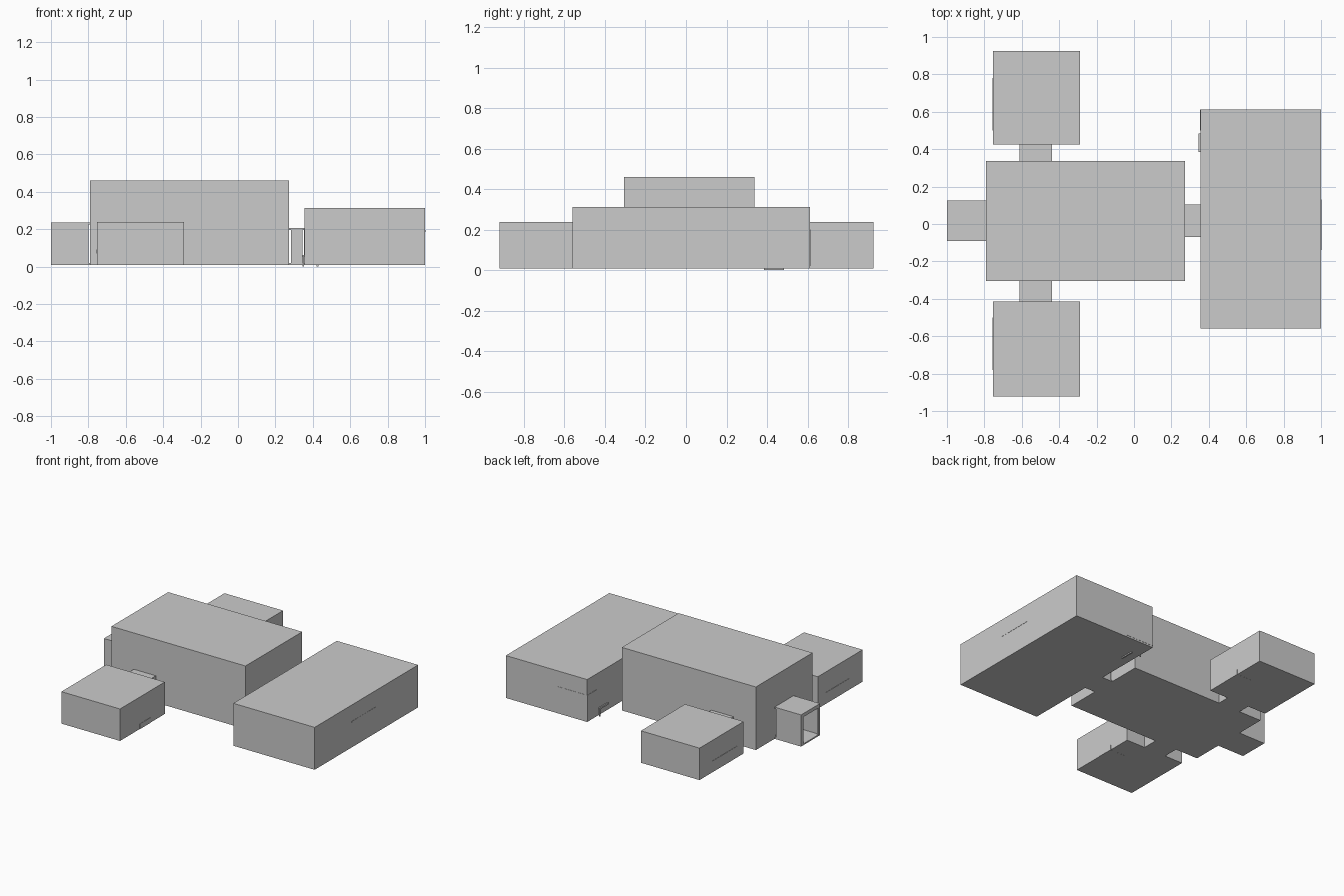
import bpy
import bmesh

if "Cube" in bpy.data.objects:
    bpy.data.objects.remove(bpy.data.objects["Cube"])

T = 0.01    # wall thickness
Z0 = 0.008  # underside of the floors


def add_box(bm, x0, x1, y0, y1, z0, z1):
    verts = bmesh.ops.create_cube(bm, size=1)["verts"]
    for v in verts:
        v.co.x = x1 if v.co.x > 0 else x0
        v.co.y = y1 if v.co.y > 0 else y0
        v.co.z = z1 if v.co.z > 0 else z0


def make_object(name, boxes):
    bm = bmesh.new()
    for b in boxes:
        add_box(bm, *b)
    mesh = bpy.data.meshes.new(name)
    bm.to_mesh(mesh)
    bm.free()
    obj = bpy.data.objects.new(name, mesh)
    bpy.context.collection.objects.link(obj)
    return obj


def room(name, x0, x1, y0, y1, top, doors=None):
    """Hollow room; doors maps a wall to (start, end, height), or None for no wall."""
    doors = doors or {}
    boxes = [(x0, x1, y0, y1, Z0, Z0 + T), (x0, x1, y0, y1, top - T, top)]
    za, zb = Z0 + T, top - T
    walls = {"-x": (x0, x0 + T, y0, y1), "+x": (x1 - T, x1, y0, y1),
             "-y": (x0 + T, x1 - T, y0, y0 + T), "+y": (x0 + T, x1 - T, y1 - T, y1)}
    for side, (a, b, c, d) in walls.items():
        if side not in doors:
            boxes.append((a, b, c, d, za, zb))
        elif doors[side]:
            s, e, h = doors[side]
            if side[1] == "x":
                boxes += [(a, b, c, s, za, zb), (a, b, e, d, za, zb), (a, b, s, e, h, zb)]
            else:
                boxes += [(a, s, c, d, za, zb), (e, b, c, d, za, zb), (s, e, c, d, h, zb)]
    return make_object(name, boxes)


# Tall central hall with a doorway in every wall
side_door = (-0.60, -0.45, 0.19)
room("central_hall", -0.79, 0.273, -0.305, 0.337, 0.46,
     {"-x": (-0.08, 0.115, 0.22), "+x": (-0.06, 0.095, 0.195),
      "-y": side_door, "+y": side_door})

# Large end room
room("end_room", 0.355, 1.0, -0.56, 0.612, 0.312, {"-x": (-0.06, 0.095, 0.195)})

# Entrance tunnel, open outwards
room("entrance_tunnel", -1.0, -0.79, -0.09, 0.125, 0.235,
     {"-x": (-0.07, 0.1, 0.21), "+x": None})

# Link between hall and end room
room("end_passage", 0.273, 0.355, -0.07, 0.105, 0.205, {"-x": None, "+x": None})

# Two side rooms, their passages and furniture
for label, s, near, far, wall in (("back", 1, 0.425, 0.925, 0.337),
                                  ("front", -1, 0.415, 0.922, 0.305)):
    inner, outer = ("-y", "+y") if s > 0 else ("+y", "-y")
    ya, yb = sorted((s * near, s * far))
    room(label + "_side_room", -0.755, -0.29, ya, yb, 0.237, {inner: side_door})
    pa, pb = sorted((s * wall, s * near))
    room(label + "_passage", -0.612, -0.438, pa, pb, 0.2, {"-y": None, "+y": None})
    ba, bb = sorted((s * 0.50, s * 0.78))
    make_object(label + "_bed", [(-0.757, -0.62, ba, bb, 0.07, 0.09)])
    ca, cb = sorted((s * 0.58, s * 0.70))
    make_object(label + "_stool", [(-0.42, -0.288, ca, cb, 0.0075, 0.045)])

# Furniture that just breaks through the end room walls
make_object("wall_shelf", [(0.94, 1.0015, -0.14, 0.13, 0.185, 0.195)])
make_object("cabinet", [(0.353, 0.59, 0.5, 0.6135, 0.02, 0.2)])
make_object("small_bench", [(0.346, 0.43, 0.385, 0.485, 0.05, 0.062),
                            (0.346, 0.352, 0.475, 0.485, 0.0, 0.05),
                            (0.42, 0.43, 0.385, 0.485, 0.0, 0.05)])
